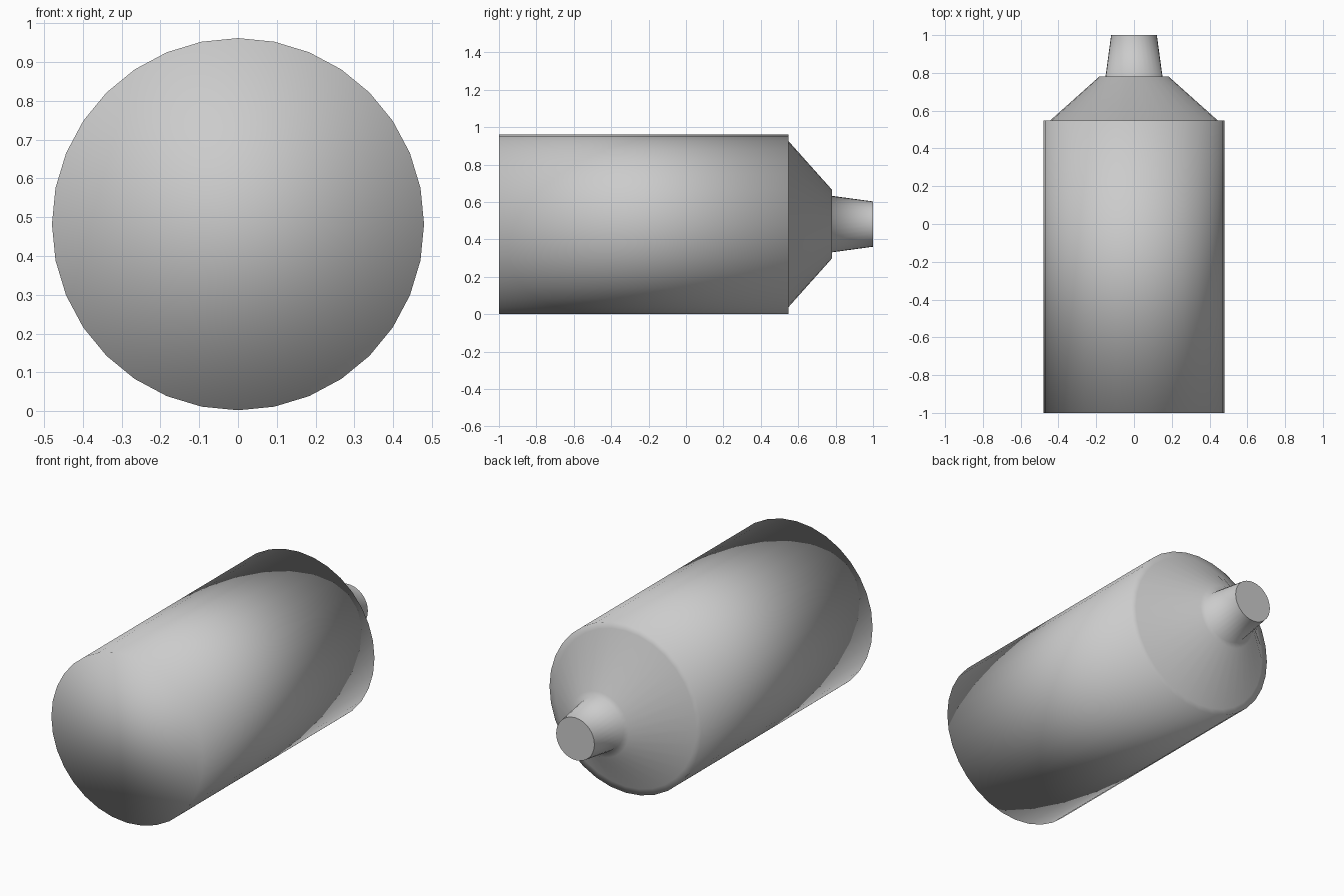
import bpy, bmesh
from math import cos, sin, tau

if "Cube" in bpy.data.objects:
    bpy.data.objects.remove(bpy.data.objects["Cube"])

SIDES = 32
AXIS_Z = 0.482

# (radius, y) outline: base, body, stepped shoulder, tapered nozzle
PROFILE = [(0.48, -1.0), (0.48, 0.547), (0.445, 0.547),
           (0.184, 0.78), (0.151, 0.78), (0.121, 1.0)]


def lathe(name, profile):
    """Closed solid turned around the y axis, smooth except for its tip."""
    bm = bmesh.new()
    rings = [[bm.verts.new((r * cos(tau * i / SIDES), y, r * sin(tau * i / SIDES)))
              for i in range(SIDES)] for r, y in profile]
    for a, b in zip(rings, rings[1:]):
        for i in range(SIDES):
            j = (i + 1) % SIDES
            bm.faces.new((a[i], a[j], b[j], b[i]))
    bm.faces.new(rings[0])
    tip = bm.faces.new(rings[-1])
    bmesh.ops.recalc_face_normals(bm, faces=bm.faces)
    for f in bm.faces:
        f.smooth = True
    # crisp flat end on the nozzle
    tip.smooth = False
    for e in tip.edges:
        e.smooth = False
    mesh = bpy.data.meshes.new(name)
    bm.to_mesh(mesh)
    bm.free()
    obj = bpy.data.objects.new(name, mesh)
    bpy.context.collection.objects.link(obj)
    return obj


# canister lying on its side with the nozzle towards the back
canister = lathe("canister_with_nozzle", PROFILE)
canister.location.z = AXIS_Z
